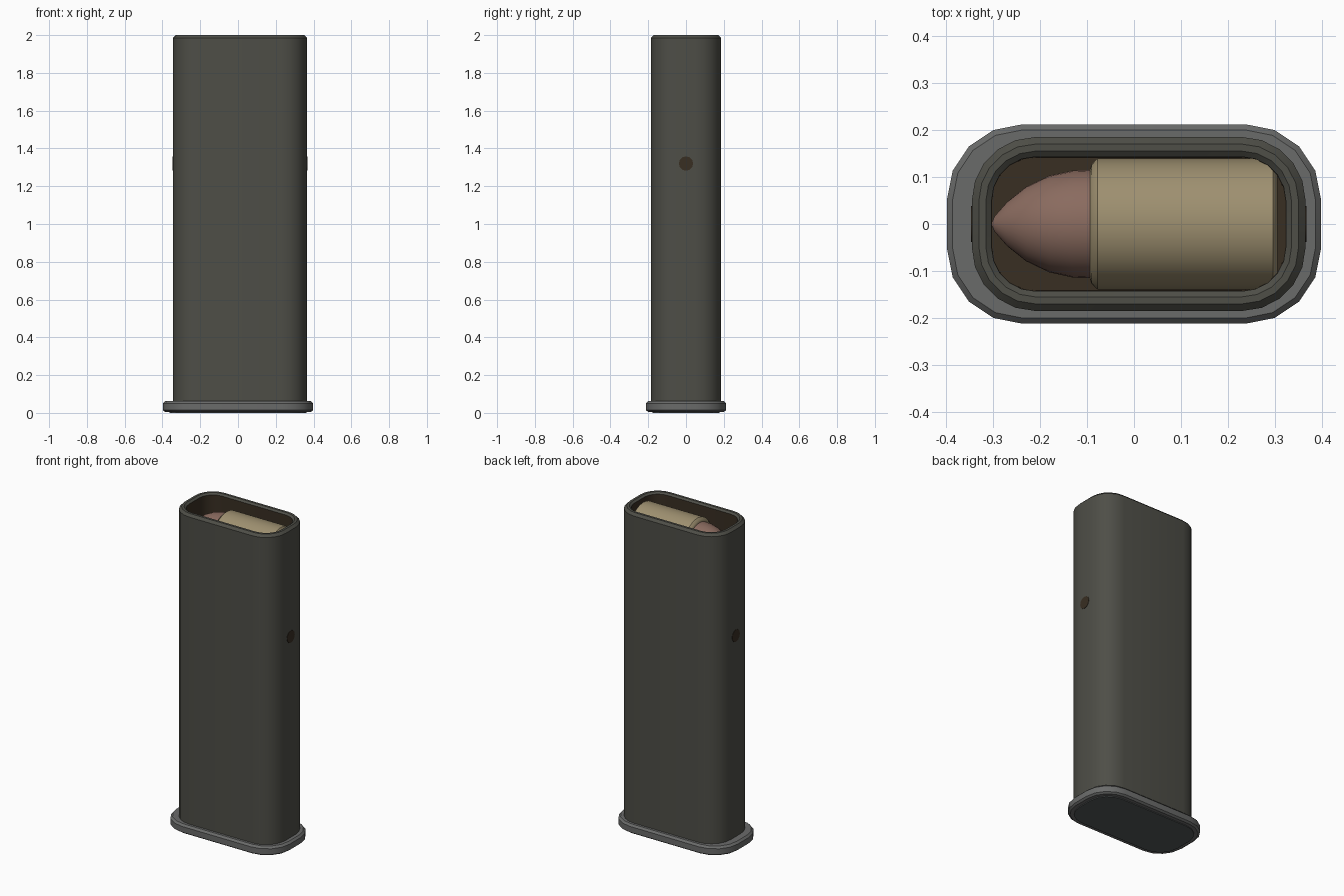
import bpy, bmesh, math

if "Cube" in bpy.data.objects:
    bpy.data.objects.remove(bpy.data.objects["Cube"])


def material(name, r, g, b):
    def lin(c):
        c /= 255
        return c / 12.92 if c <= 0.04045 else ((c + 0.055) / 1.055) ** 2.4
    m = bpy.data.materials.new(name)
    m.diffuse_color = (lin(r), lin(g), lin(b), 1)
    m.use_nodes = True
    m.node_tree.nodes["Principled BSDF"].inputs["Base Color"].default_value = m.diffuse_color
    return m


DARK = material("dark olive steel", 78, 78, 71)
GREY = material("grey base", 106, 107, 106)
PANEL = material("dark grey panel", 84, 89, 89)
BROWN = material("dark brown interior", 56, 46, 34)
BRASS = material("brass", 158, 144, 112)
COPPER = material("copper", 138, 107, 95)


def loft(name, rings, mats, bands=None, angle=35):
    """Skin a list of equal-length point rings and cap both ends."""
    bm = bmesh.new()
    loops = [[bm.verts.new(p) for p in ring] for ring in rings]
    n = len(loops[0])
    bm.faces.new(loops[0][::-1])
    for k in range(len(loops) - 1):
        for i in range(n):
            j = (i + 1) % n
            f = bm.faces.new((loops[k][i], loops[k][j], loops[k + 1][j], loops[k + 1][i]))
            f.material_index = bands[k] if bands else 0
    cap = bm.faces.new(loops[-1])
    cap.material_index = bands[-1] if bands else 0
    bmesh.ops.recalc_face_normals(bm, faces=bm.faces)
    me = bpy.data.meshes.new(name)
    bm.to_mesh(me)
    bm.free()
    for m in mats:
        me.materials.append(m)
    ob = bpy.data.objects.new(name, me)
    bpy.context.collection.objects.link(ob)
    bpy.ops.object.select_all(action='DESELECT')
    ob.select_set(True)
    bpy.context.view_layer.objects.active = ob
    bpy.ops.object.shade_smooth_by_angle(angle=math.radians(angle))
    return ob


def rounded(cx, hx, hy, r, inset, z, seg):
    """Rounded rectangle ring at height z."""
    hx, hy, r = hx - inset, hy - inset, r - inset
    pts = []
    for q, (sx, sy) in enumerate(((1, 1), (-1, 1), (-1, -1), (1, -1))):
        for i in range(seg + 1):
            a = math.pi / 2 * (q + i / seg)
            pts.append((cx + sx * (hx - r) + r * math.cos(a),
                        sy * (hy - r) + r * math.sin(a), z))
    return pts


def lathe(profile, z, seg=32):
    """Rings around an x-aligned axis at height z."""
    return [[(x, r * math.cos(2 * math.pi * i / seg), z + r * math.sin(2 * math.pi * i / seg))
             for i in range(seg)] for x, r in profile]


# Hollow body with bevelled rim and brown cavity
sections = [(0, 0.05), (0, 1.985), (0.015, 2.0), (0.03, 2.0), (0.042, 1.99), (0.043, 1.70)]
loft("body", [rounded(0.01, 0.355, 0.185, 0.135, d, z, 5) for d, z in sections],
     [DARK, BROWN], [0, 0, 0, 0, 1, 1])

# Base plate with bevelled edges, and the panel under it
sections = [(0.012, 0.005), (0, 0.014), (0, 0.05), (0.012, 0.062)]
loft("base_plate", [rounded(0, 0.398, 0.212, 0.16, d, z, 4) for d, z in sections], [GREY])
loft("bottom_panel", [rounded(0, 0.398, 0.212, 0.16, 0.035, z, 4) for z in (0, 0.01)], [PANEL])

# Round dark openings on both narrow sides
for label, x in (("right", 0.365), ("left", -0.345)):
    loft(label + "_hole", lathe([(x - 0.002, 0.038), (x + 0.002, 0.038)], 1.32, 12), [BROWN])

# Round visible in the open top: case and tip
AXIS = 1.845
loft("case", lathe([(-0.094, 0.116), (-0.09, 0.128), (-0.078, 0.139), (0.296, 0.139),
                    (0.305, 0.128)], AXIS), [BRASS], angle=40)
loft("tip", lathe([(-0.302, 0.004), (-0.297, 0.016), (-0.27, 0.047), (-0.23, 0.079),
                   (-0.18, 0.103), (-0.13, 0.114), (-0.08, 0.116)], AXIS), [COPPER], angle=40)
